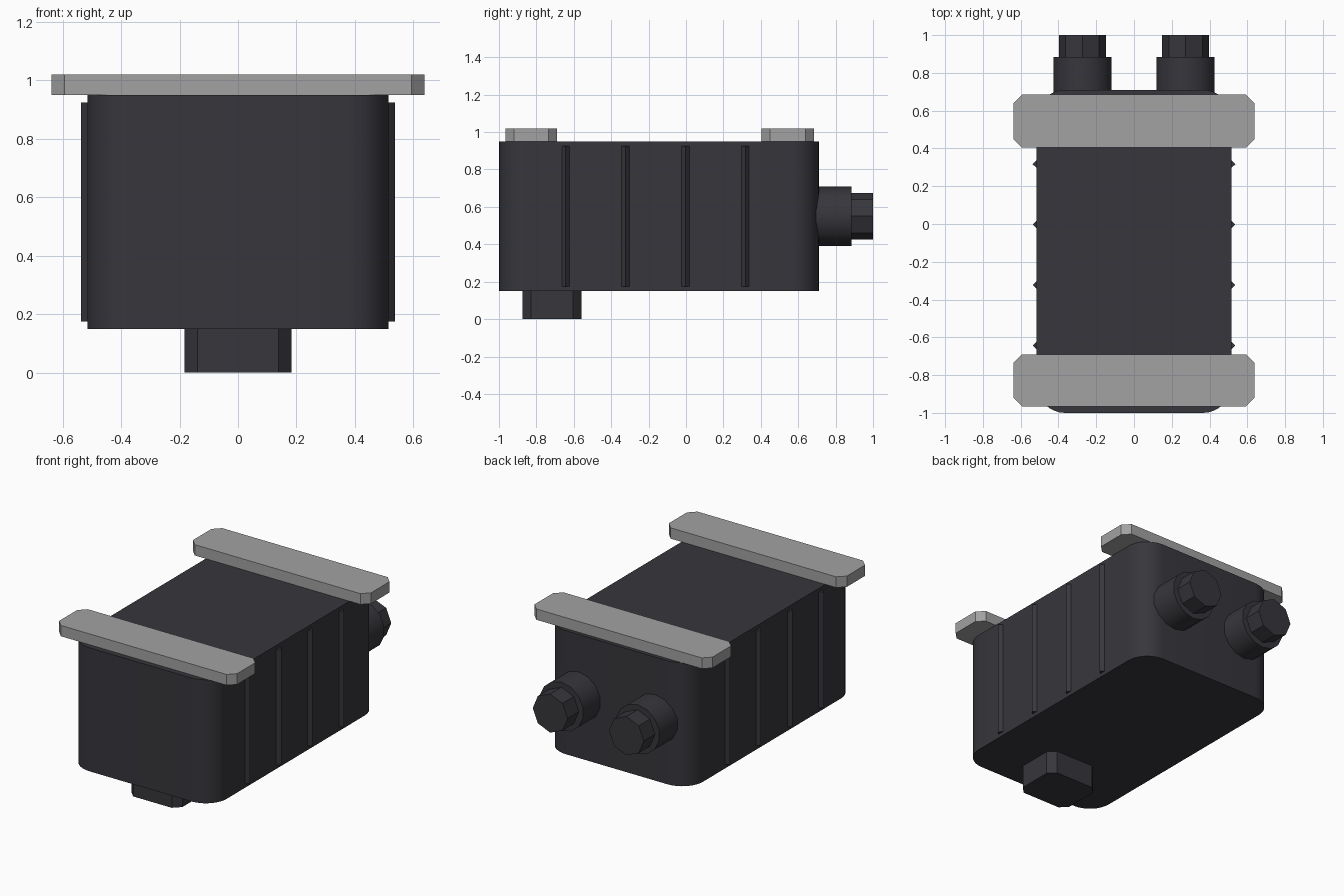
import bpy, bmesh, math
from mathutils import Matrix, Vector

if "Cube" in bpy.data.objects:
    bpy.data.objects.remove(bpy.data.objects["Cube"])


def material(name, rgb):
    m = bpy.data.materials.new(name)
    m.diffuse_color = (*rgb, 1.0)
    m.use_nodes = True
    m.node_tree.nodes["Principled BSDF"].inputs["Base Color"].default_value = m.diffuse_color
    return m


DARK = material("dark_charcoal", (0.038, 0.037, 0.045))
GREY = material("light_grey", (0.36, 0.36, 0.36))


def prism(name, outline, z0, z1, mat, matrix=None, smooth=False):
    """Extrude a flat outline from z0 to z1, then place it with a matrix."""
    bm = bmesh.new()
    face = bm.faces.new([bm.verts.new((x, y, z0)) for x, y in outline])
    top = bmesh.ops.extrude_face_region(bm, geom=[face])["geom"]
    bmesh.ops.translate(bm, vec=Vector((0, 0, z1 - z0)),
                        verts=[g for g in top if isinstance(g, bmesh.types.BMVert)])
    if matrix:
        bmesh.ops.transform(bm, matrix=matrix, verts=bm.verts)
    bmesh.ops.recalc_face_normals(bm, faces=bm.faces)
    me = bpy.data.meshes.new(name)
    bm.to_mesh(me)
    bm.free()
    me.materials.append(mat)
    if smooth:
        me.shade_smooth()
        me.set_sharp_from_angle(angle=math.radians(35))
    ob = bpy.data.objects.new(name, me)
    bpy.context.collection.objects.link(ob)
    return ob


def corner_rect(x0, x1, y0, y1, r, steps):
    """Rectangle with rounded corners; steps=1 gives plain chamfers."""
    pts = []
    corners = [(x1 - r, y1 - r), (x0 + r, y1 - r), (x0 + r, y0 + r), (x1 - r, y0 + r)]
    for i, (cx, cy) in enumerate(corners):
        for k in range(steps + 1):
            a = math.pi / 2 * (i + k / steps)
            pts.append((cx + r * math.cos(a), cy + r * math.sin(a)))
    return pts


def ngon(n, r):
    # first point lies straight up once the part is turned to face back
    return [(r * math.sin(2 * math.pi * k / n), r * math.cos(2 * math.pi * k / n))
            for k in range(n)]


# Main housing with rounded vertical edges
prism("housing", corner_rect(-0.515, 0.515, -1.0, 0.71, 0.15, 8), 0.15, 0.95, DARK, smooth=True)

# Mounting rails across the top
for name, y0, y1 in (("front_rail", -0.965, -0.69), ("back_rail", 0.405, 0.685)):
    prism(name, corner_rect(-0.638, 0.638, y0, y1, 0.045, 1), 0.95, 1.02, GREY)

# Chamfered plug under the housing
prism("bottom_plug", corner_rect(-0.183, 0.183, -0.875, -0.56, 0.045, 1), 0.0, 0.16, DARK)

# Pointed vertical ribs and back connectors on both sides
for side, s in (("left", -1), ("right", 1)):
    for i in range(4):
        y = -0.643 + 0.32 * i
        rib = [(s * 0.513, y - 0.023), (s * 0.537, y), (s * 0.513, y + 0.023), (s * 0.49, y)]
        prism(f"{side}_rib_{i + 1}", rib, 0.175, 0.925, DARK)
    # local z points along +y
    place = Matrix.Translation((s * 0.273, 0, 0.55)) @ Matrix.Rotation(-math.pi / 2, 4, 'X')
    prism(f"{side}_connector_collar", ngon(14, 0.158), 0.62, 0.885, DARK, place, True)
    prism(f"{side}_connector_nut", ngon(8, 0.125), 0.88, 1.0, DARK, place)
